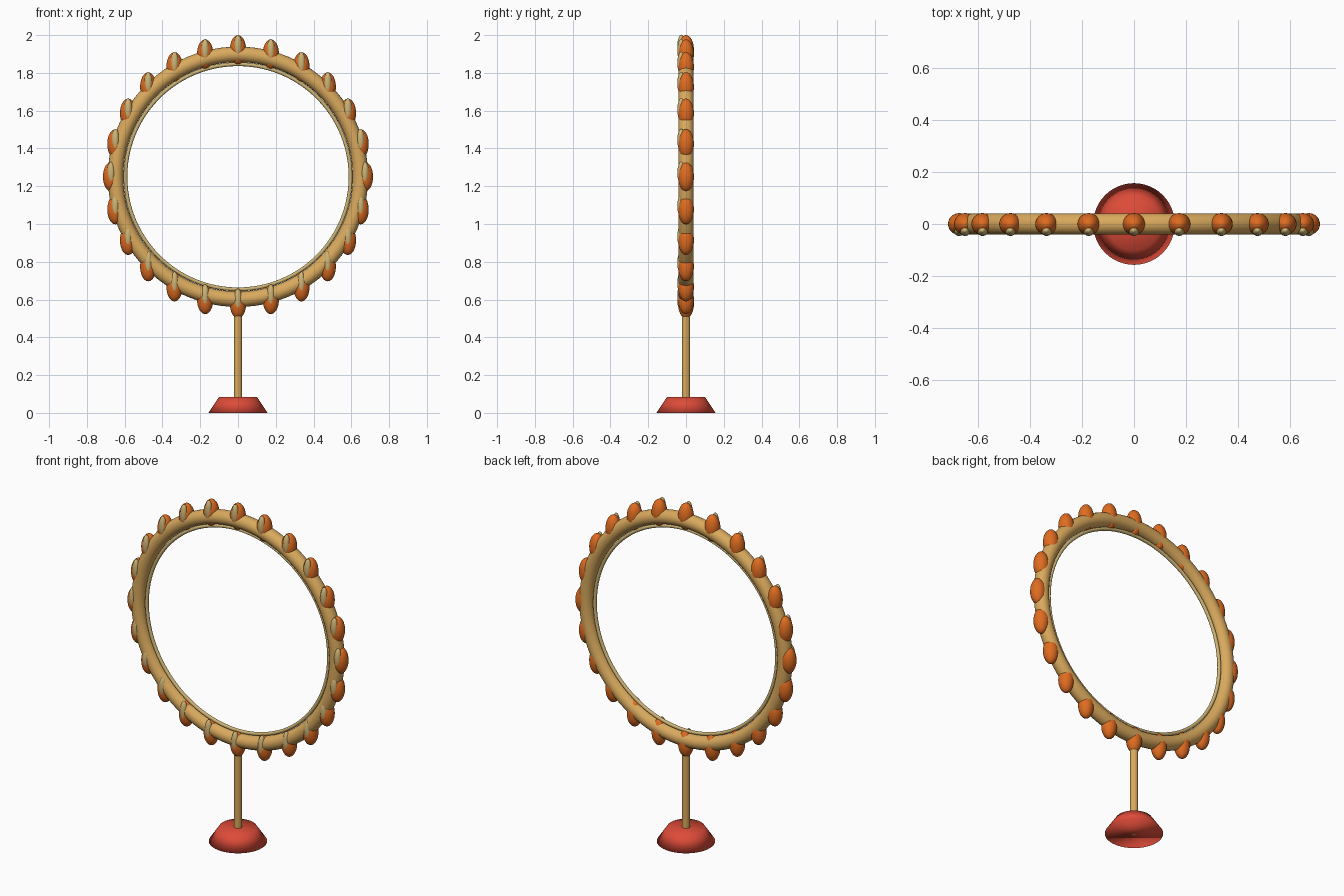
import bpy
import math

cube = bpy.data.objects.get("Cube")
if cube:
    bpy.data.objects.remove(cube, do_unlink=True)


def material(name, r, g, b):
    mat = bpy.data.materials.new(name)
    mat.use_nodes = True
    mat.diffuse_color = (r, g, b, 1)
    mat.node_tree.nodes["Principled BSDF"].inputs["Base Color"].default_value = (r, g, b, 1)
    return mat


gold = material("warm gold", 0.70, 0.40, 0.11)
pale = material("pale straw", 0.62, 0.46, 0.18)
orange = material("flame orange", 0.74, 0.15, 0.015)
red = material("base red", 0.72, 0.07, 0.04)

CENTRE = 1.25


def finish(name, mat):
    obj = bpy.context.object
    obj.name = name
    obj.data.materials.append(mat)
    bpy.ops.object.shade_smooth()
    return obj


def hoop(name, major, minor, mat):
    bpy.ops.mesh.primitive_torus_add(
        major_radius=major, minor_radius=minor, major_segments=96, minor_segments=20,
        location=(0, 0, CENTRE), rotation=(math.pi / 2, 0, 0))
    finish(name, mat)


def ellipsoid(name, location, scale, mat):
    bpy.ops.mesh.primitive_uv_sphere_add(segments=24, ring_count=16, radius=1, location=location)
    bpy.context.object.scale = scale
    finish(name, mat)


# Base and pole
bpy.ops.mesh.primitive_cone_add(vertices=48, radius1=0.157, radius2=0.1, depth=0.085,
                                location=(0, 0, 0.0425))
finish("base", red)
bpy.ops.mesh.primitive_cylinder_add(vertices=24, radius=0.022, depth=0.57, location=(0, 0, 0.285))
finish("pole", gold)
bpy.ops.object.shade_smooth_by_angle()

# Main hoop and thin inner rim
hoop("hoop", 0.648, 0.041, gold)
hoop("inner_rim", 0.596, 0.01, pale)

# Upright flames around the hoop, each with a pale core at the front
COUNT = 24
for i in range(COUNT):
    a = i * math.tau / COUNT
    x, z = 0.672 * math.cos(a), CENTRE + 0.672 * math.sin(a)
    ellipsoid(f"flame_{i + 1}", (x, 0, z), (0.043, 0.042, 0.078), orange)
    ellipsoid(f"flame_core_{i + 1}", (x, -0.025, z + 0.02), (0.021, 0.021, 0.06), pale)
